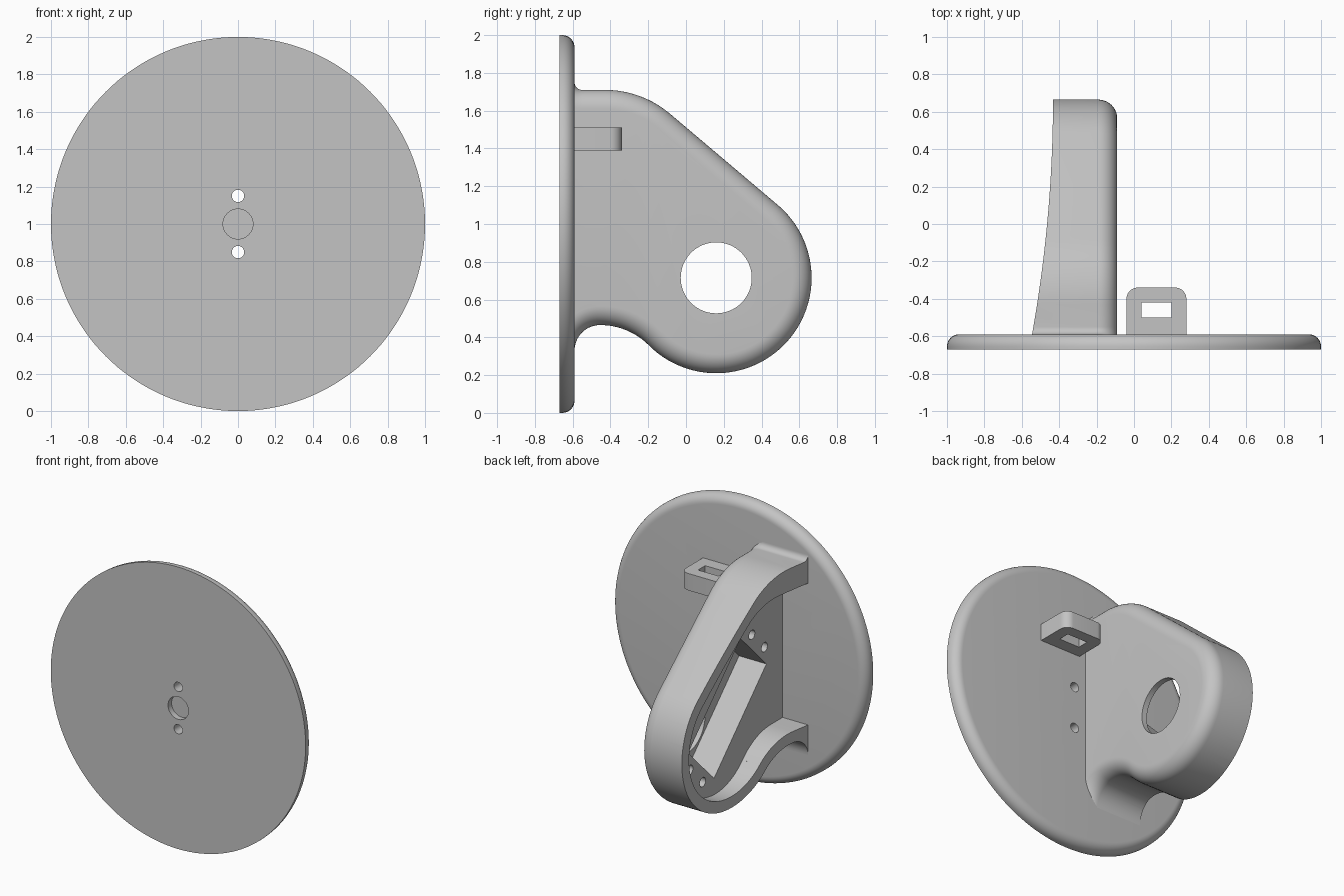
import bpy
import bmesh
from math import sin, cos, radians, pi

cube = bpy.data.objects.get("Cube")
if cube:
    bpy.data.objects.remove(cube, do_unlink=True)

grey = bpy.data.materials.new("light_grey")
grey.use_nodes = True
grey.diffuse_color = (0.55, 0.55, 0.55, 1)
grey.node_tree.nodes["Principled BSDF"].inputs["Base Color"].default_value = (0.55, 0.55, 0.55, 1)


def loft(name, rings):
    """Closed solid through rings of equal point count."""
    bm = bmesh.new()
    loops = [[bm.verts.new(p) for p in ring] for ring in rings]
    n = len(loops[0])
    for a, b in zip(loops, loops[1:]):
        for i in range(n):
            j = (i + 1) % n
            bm.faces.new((a[i], a[j], b[j], b[i]))
    bm.faces.new(loops[0])
    bm.faces.new(loops[-1])
    bmesh.ops.recalc_face_normals(bm, faces=bm.faces)
    mesh = bpy.data.meshes.new(name)
    bm.to_mesh(mesh)
    bm.free()
    mesh.materials.append(grey)
    ob = bpy.data.objects.new(name, mesh)
    bpy.context.collection.objects.link(ob)
    return ob


def activate(ob):
    bpy.ops.object.select_all(action="DESELECT")
    ob.select_set(True)
    bpy.context.view_layer.objects.active = ob


def cut(ob, cutter):
    cutter.hide_render = True
    mod = ob.modifiers.new("cut", "BOOLEAN")
    mod.operation = "DIFFERENCE"
    mod.solver = "EXACT"
    mod.object = cutter
    activate(ob)
    bpy.ops.object.modifier_apply(modifier=mod.name)
    bpy.data.objects.remove(cutter, do_unlink=True)


def finish(ob):
    activate(ob)
    bpy.ops.object.shade_smooth_by_angle(angle=radians(30))


def arc(u, v, r, start, end, steps=16):
    angles = [radians(start + (end - start) * i / steps) for i in range(steps + 1)]
    return [(u + r * cos(a), v + r * sin(a)) for a in angles]


def circle(u, v, r, n=48):
    return arc(u, v, r, 0, 360 - 360 / n, n - 1)


def along_x(points, x):
    return [(x, y, z) for y, z in points]


def along_y(points, y):
    return [(x, y, z) for x, z in points]


def along_z(points, z):
    return [(x, y, z) for x, y in points]


def prism(name, points, axis, low, high):
    return loft(name, [axis(points, low), axis(points, high)])


# Round base plate, with a rounded rear edge
FRONT, BACK, ROUND = -0.67, -0.59, 0.065
rings = [along_y(circle(0, 1, 1, 144), FRONT)]
for i in range(9):
    t = i / 8 * pi / 2
    rings.append(along_y(circle(0, 1, 1 - ROUND * (1 - cos(t)), 144),
                         BACK - ROUND * (1 - sin(t))))
base_plate = loft("base_plate", rings)
for z in (0.85, 1.15):
    cut(base_plate, prism("plate_hole", circle(0, z, 0.033), along_y, -0.8, -0.5))
cut(base_plate, prism("plate_recess", circle(0, 1, 0.08), along_y, -0.8, -0.63))
finish(base_plate)

# Bracket housing: side outline, shrunk by d to round its outer edge
HUB = (0.16, 0.715)
SLOPE = 49.2


def lower_outline(d):
    return (arc(*HUB, 0.505 - d, SLOPE, -135, 48)
            + arc(-0.455, 0.1, 0.365 + d, 45, 90))


def outline(d):
    top = arc(-0.55, 1.75, 0.04 + d, 180, 270, 10)
    top += arc(-0.43, 1.175, 0.535 - d, 90, SLOPE)
    foot = arc(-0.455, 0.33, 0.135 + d, 90, 180)[1:]
    body = [(max(y, -0.62), z) for y, z in top + lower_outline(d) + foot]
    return [(-0.63, 1.75)] + body + [(-0.63, 0.33)]


OUTER, EDGE = -0.09, 0.1
rings = [along_x(outline(0), -0.7)]
for i in range(11):
    t = i / 10 * pi / 2
    rings.append(along_x(outline(EDGE * (1 - cos(t))), OUTER - EDGE * (1 - sin(t))))
housing = loft("bracket_housing", rings)

# Curved open side of the housing
trim = [(-0.433 - 0.112 * ((0.67 - y) / 1.26) ** 2, y)
        for y in [0.8 - 0.05 * i for i in range(32)]]
trim += [(-1, -0.75), (-1, 0.8)]
cut(housing, prism("side_trim", trim, along_z, 0, 2))

# Hollow inside the wall
FLOOR = -0.345
hollow = [(-0.62, 1.55)] + arc(-0.324, 1.10, 0.45, 90, SLOPE)
hollow += lower_outline(0.08) + [(-0.62, 0.545)]
cut(housing, prism("hollow", hollow, along_x, -0.9, FLOOR))


# Diagonal motor pocket, shaft hole and four screw holes
def diagonal(s, t):
    return (0.03 + (s + t) * cos(pi / 4), 0.845 + (t - s) * sin(pi / 4))


pocket = [diagonal(s, t) for s, t in
          ((-0.415, -0.205), (0.415, -0.205), (0.415, 0.205), (-0.415, 0.205))]
cut(housing, prism("motor_pocket", pocket, along_x, -0.5, -0.13))
cut(housing, prism("shaft_hole", circle(*HUB, 0.188, 64), along_x, -0.2, 0.1))
for s in (-0.49, 0.49):
    for t in (-0.1, 0.1):
        cut(housing, prism("screw_hole", circle(*diagonal(s, t), 0.033, 24),
                           along_x, -0.5, -0.18))
finish(housing)

# Cable loop tab
tab = [(-0.04, -0.62)] + arc(0.02, -0.4, 0.06, 180, 90, 10)
tab += arc(0.22, -0.4, 0.06, 90, 0, 10) + [(0.28, -0.62)]
cable_tab = prism("cable_tab", tab, along_z, 1.39, 1.51)
slot = [(0.04, -0.5), (0.2, -0.5), (0.2, -0.42), (0.04, -0.42)]
cut(cable_tab, prism("tab_slot", slot, along_z, 1.2, 1.7))
finish(cable_tab)
